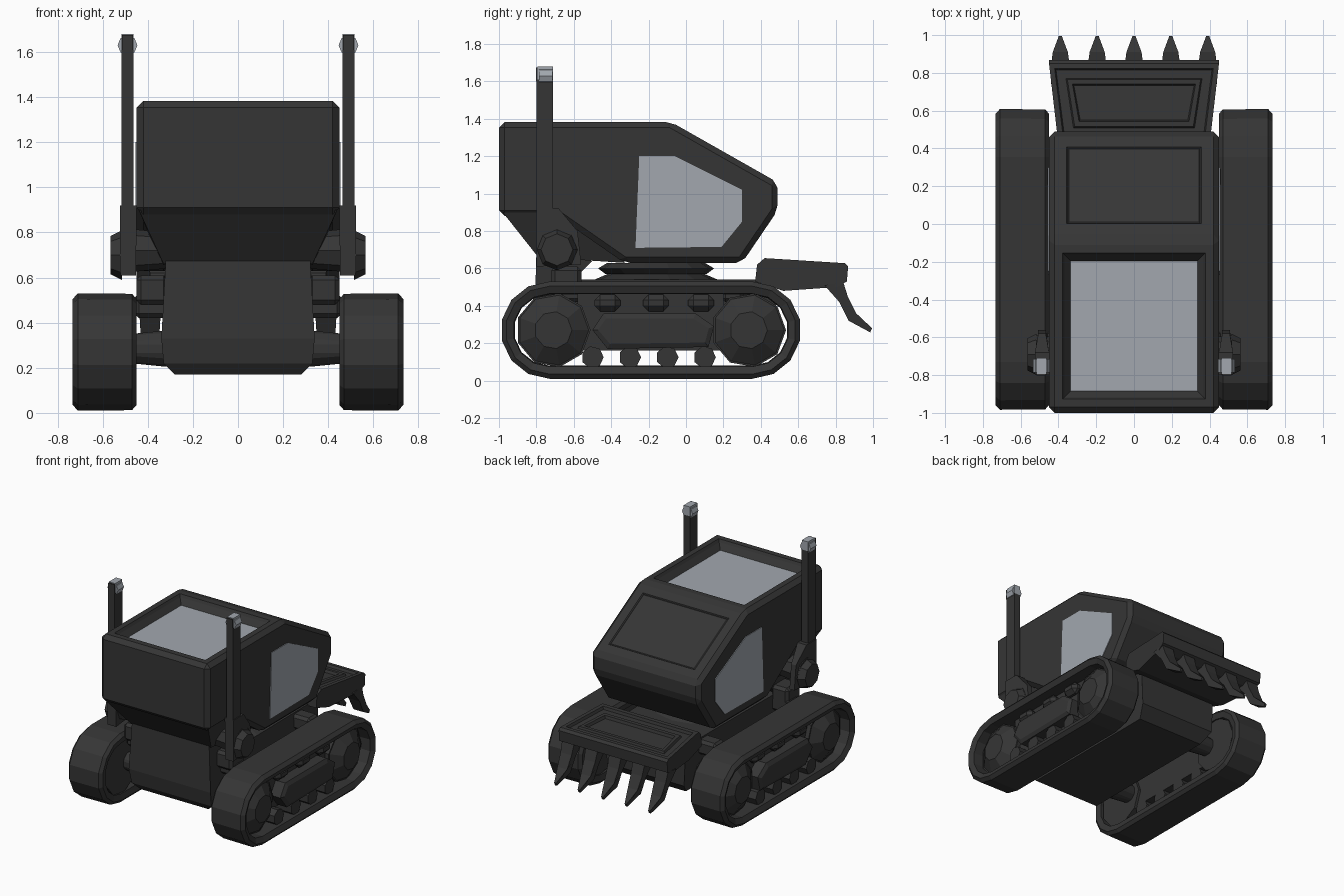
import bpy, bmesh, math
from mathutils import Matrix, Vector

if "Cube" in bpy.data.objects:
    bpy.data.objects.remove(bpy.data.objects["Cube"])


def material(name, rgb):
    m = bpy.data.materials.new(name)
    m.use_nodes = True
    m.diffuse_color = (*rgb, 1)
    m.node_tree.nodes["Principled BSDF"].inputs["Base Color"].default_value = (*rgb, 1)
    return m


BLACK = material("charcoal paint", (0.036, 0.036, 0.036))
GLASS = material("pale grey glass", (0.36, 0.39, 0.43))


def finish(name, bm, mats=(BLACK,), mirror=False, bevel=0):
    bmesh.ops.recalc_face_normals(bm, faces=bm.faces)
    mesh = bpy.data.meshes.new(name)
    bm.to_mesh(mesh)
    bm.free()
    ob = bpy.data.objects.new(name, mesh)
    bpy.context.collection.objects.link(ob)
    for m in mats:
        mesh.materials.append(m)
    if bevel:
        b = ob.modifiers.new("Bevel", 'BEVEL')
        b.width, b.segments = bevel, 1
    if mirror:
        ob.modifiers.new("Mirror", 'MIRROR').use_mirror_merge = False
    return ob


def prism(profile, width, cx=0.0):
    """Side profile (y, z) spread across x; width is a half width or one per point."""
    widths = width if isinstance(width, list) else [width] * len(profile)
    bm = bmesh.new()
    sides = [[bm.verts.new((cx + s * w, y, z)) for (y, z), w in zip(profile, widths)]
             for s in (-1, 1)]
    n = len(profile)
    for ring in sides:
        bm.faces.new(ring)
    for i in range(n):
        j = (i + 1) % n
        bm.faces.new((sides[0][i], sides[0][j], sides[1][j], sides[1][i]))
    bmesh.ops.recalc_face_normals(bm, faces=bm.faces)
    return bm


def box(bm, x, y, z):
    """Add a box given (min, max) ranges."""
    mid = Vector([(a + b) / 2 for a, b in (x, y, z)])
    size = Vector([b - a for a, b in (x, y, z)])
    bmesh.ops.create_cube(bm, size=1, matrix=Matrix.Translation(mid) @ Matrix.Diagonal((*size, 1)))
    return bm


def drum(bm, centre, r1, r2, depth, axis='X', sides=9):
    """Add a cylinder or cone; r2 is the radius at the outer end."""
    turn = {'X': Matrix.Rotation(math.pi / 2, 4, 'Y'),
            'Y': Matrix.Rotation(-math.pi / 2, 4, 'X'), 'Z': Matrix()}[axis]
    bmesh.ops.create_cone(bm, cap_ends=True, segments=sides, radius1=r1, radius2=r2,
                          depth=depth, matrix=Matrix.Translation(centre) @ turn)
    return bm


def facing(bm, direction):
    """Largest face that points along the direction."""
    d = Vector(direction).normalized()
    bm.normal_update()
    return max((f for f in bm.faces if f.normal.dot(d) > 0.98), key=lambda f: f.calc_area())


def inset(bm, face, *steps):
    for thick, depth in steps:
        bmesh.ops.inset_region(bm, faces=[face], thickness=thick, depth=depth)


# Cabin with chamfered edges, sunken roof window and bonnet panel
bm = prism([(-1, 0.88), (-1, 1.383), (-0.08, 1.383), (0.49, 1.06), (0.49, 0.91),
            (0.30, 0.63), (-0.33, 0.63), (-0.69, 0.88)], 0.45)
bmesh.ops.bevel(bm, geom=list(bm.edges), offset=0.03, segments=1, affect='EDGES')
roof = facing(bm, (0, 0, 1))
inset(bm, roof, (0.06, 0), (0.015, -0.02), (0.045, -0.04))
roof.material_index = 1
inset(bm, facing(bm, (0, 0.5, 0.87)), (0.09, 0), (0.008, -0.008), (0.008, 0.004))
finish("cabin", bm, (BLACK, GLASS))

# Tapered cabin underside at the rear
finish("cabin_underside", prism([(-0.98, 0.9), (-0.79, 0.66), (-0.33, 0.63), (-0.33, 0.9)],
                                [0.44, 0.33, 0.33, 0.44]))

# Side windows as thin plates
finish("side_window", prism([(-0.27, 0.71), (-0.25, 1.2), (-0.06, 1.2), (0.30, 1.02),
                             (0.30, 0.85), (0.19, 0.715)], 0.004, 0.451),
       (GLASS,), mirror=True)

# Hull between the tracks
finish("hull", prism([(-0.8, 0.68), (-0.81, 0.33), (-0.79, 0.22), (-0.75, 0.17), (0.40, 0.17),
                      (0.48, 0.25), (0.48, 0.48), (0.38, 0.54), (-0.60, 0.54), (-0.5, 0.64)],
                     [0.32, 0.34, 0.33, 0.28, 0.28, 0.32, 0.33, 0.32, 0.33, 0.32]))

# Turntable rings under the cabin
bm = bmesh.new()
for z, low, high in ((0.555, 0.33, 0.26), (0.585, 0.27, 0.31), (0.615, 0.31, 0.26)):
    drum(bm, (0, -0.16, z), low, high, 0.03, 'Z', 14)
finish("turntable", bm)

# Track belts: a cross-section swept round a stadium loop
REAR, FRONT, AXLE_Z = -0.73, 0.355, 0.27
section = [(0.46, 0.19), (0.45, 0.235), (0.47, 0.258), (0.71, 0.26), (0.733, 0.235), (0.715, 0.195)]
bm = bmesh.new()
loops = []
for cy, start in ((FRONT, -90), (REAR, 90)):
    for k in range(8):
        a = math.radians(start + k * 180 / 7)
        loops.append([bm.verts.new((x, cy + r * math.cos(a), AXLE_Z + r * math.sin(a)))
                      for x, r in section])
for i, ring in enumerate(loops):
    after = loops[(i + 1) % len(loops)]
    for j in range(len(section)):
        k = (j + 1) % len(section)
        bm.faces.new((ring[j], ring[k], after[k], after[j]))
finish("track_belt", bm, mirror=True)

# Faceted drive wheels and small rollers
bm = bmesh.new()
for y in (REAR + 0.02, FRONT - 0.02):
    drum(bm, (0.56, y, AXLE_Z), 0.2, 0.2, 0.18)
    drum(bm, (0.68, y, AXLE_Z), 0.19, 0.1, 0.06)
for y in (-0.5, -0.3, -0.1, 0.1):
    drum(bm, (0.59, y, 0.125), 0.06, 0.06, 0.2, sides=7)
finish("track_wheels", bm, mirror=True)

# Suspension frame and side panel inside each track
bm = box(bmesh.new(), (0.49, 0.62), (-0.58, 0.2), (0.16, 0.47))
finish("track_frame", bm, mirror=True)
panel = [(-0.50, 0.27), (-0.44, 0.36), (0.05, 0.36), (0.15, 0.29), (0.12, 0.18), (-0.42, 0.17)]
bm = prism(panel, 0.05, 0.65)
inset(bm, facing(bm, (1, 0, 0)), (0.03, 0.015))
finish("track_panel", bm, mirror=True)
bm = bmesh.new()
for y in (-0.42, -0.16, 0.08):
    box(bm, (0.6, 0.68), (y - 0.07, y + 0.07), (0.37, 0.46))
finish("belt_supports", bm, mirror=True, bevel=0.03)

# Axles and brackets joining tracks to hull
bm = bmesh.new()
for y in (-0.62, 0.25):
    drum(bm, (0.4, y, 0.285), 0.09, 0.07, 0.2, sides=8)
    box(bm, (0.3, 0.46), (y - 0.06, y + 0.06), (0.42, 0.53))
box(bm, (0.31, 0.45), (-0.72, -0.56), (0.48, 0.61))
finish("axle_mounts", bm, mirror=True, bevel=0.02)

# Exhaust stacks: housing, elbow, post and pale tip
bm = prism([(-0.8, 0.61), (-0.8, 0.92), (-0.68, 0.92), (-0.58, 0.8), (-0.56, 0.62)],
           [0.035, 0.037, 0.037, 0.02, 0.02], 0.487)
finish("exhaust_housing", bm, mirror=True)
bm = drum(bmesh.new(), (0.54, -0.69, 0.7), 0.11, 0.085, 0.05, sides=8)
drum(bm, (0.42, -0.69, 0.72), 0.08, 0.1, 0.2, sides=8)
finish("exhaust_elbow", bm, mirror=True)
bm = box(bmesh.new(), (0.463, 0.517), (-0.8, -0.71), (0.9, 1.61))
box(bm, (0.465, 0.515), (-0.803, -0.793), (1.6, 1.675))
finish("exhaust_post", bm, mirror=True)
bm = box(bmesh.new(), (0.464, 0.516), (-0.793, -0.71), (1.61, 1.68))
drum(bm, (0.49, -0.75, 1.63), 0.044, 0.044, 0.07, 'Y', 8)
finish("exhaust_tip", bm, (GLASS,), mirror=True)

# Front tool head with stepped recess on top
bm = prism([(0.37, 0.53), (0.38, 0.62), (0.42, 0.655), (0.85, 0.628), (0.867, 0.61),
            (0.86, 0.53), (0.80, 0.50), (0.52, 0.48)],
           [0.39, 0.39, 0.40, 0.45, 0.45, 0.45, 0.44, 0.39])
inset(bm, facing(bm, (0, 0, 1)), (0.04, 0), (0.01, -0.02), (0.07, 0), (0.01, 0.015),
      (0.035, 0), (0.01, -0.02))
finish("tool_head", bm)

# Curved ripper teeth
for i in range(5):
    bm = prism([(0.74, 0.51), (0.84, 0.53), (0.865, 0.45), (0.91, 0.36), (0.995, 0.28),
                (0.985, 0.258), (0.87, 0.32), (0.82, 0.42)],
               [0.05, 0.05, 0.046, 0.04, 0.008, 0.008, 0.04, 0.046], (i - 2) * 0.195)
    finish("ripper_tooth", bm)
